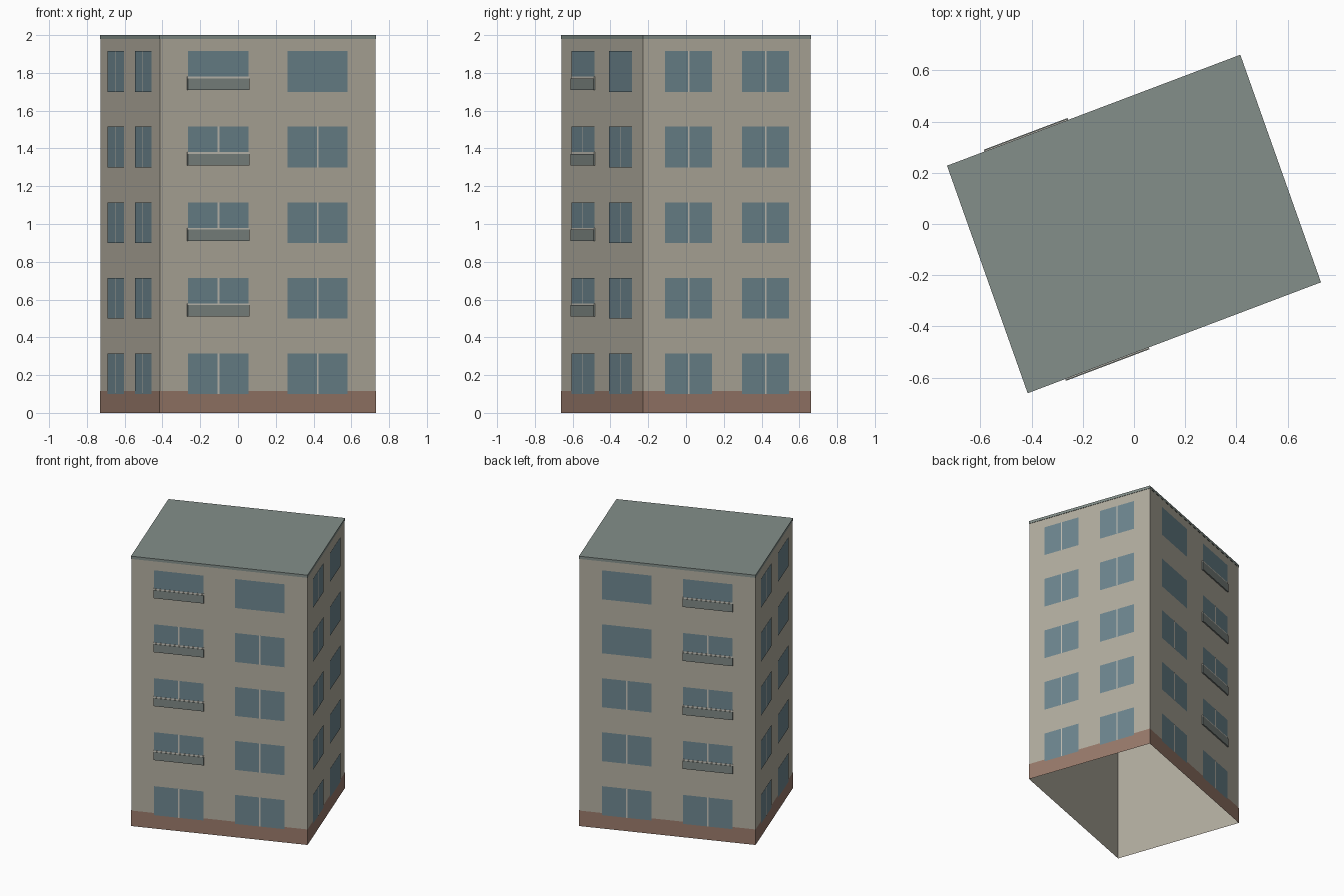
import bpy, bmesh
from mathutils import Vector

if "Cube" in bpy.data.objects:
    bpy.data.objects.remove(bpy.data.objects["Cube"])

# half-edge vectors of the slightly turned footprint
U = Vector((0.571, 0.216, 0))
V = Vector((-0.157, 0.443, 0))
CORNERS = [-U - V, U - V, U + V, -U + V]      # front-left, then counter-clockwise
SIDES = ["front", "right", "back", "left"]


def material(name, rgb):
    m = bpy.data.materials.new(name)
    m.diffuse_color = (*rgb, 1)
    m.use_nodes = True
    m.node_tree.nodes["Principled BSDF"].inputs["Base Color"].default_value = m.diffuse_color
    return m


WALL = material("wall_beige", (0.45, 0.42, 0.35))
GLASS = material("window_blue", (0.155, 0.24, 0.275))
BASE = material("base_brown", (0.32, 0.195, 0.147))
ROOF = material("roof_grey", (0.23, 0.275, 0.255))
TRIM = material("trim_light", (0.55, 0.53, 0.47))
PANEL = material("balcony_grey", (0.21, 0.245, 0.23))


def finish(name, bm, mat):
    mesh = bpy.data.meshes.new(name)
    bm.to_mesh(mesh)
    bm.free()
    mesh.materials.append(mat)
    ob = bpy.data.objects.new(name, mesh)
    bpy.context.collection.objects.link(ob)


def ring(name, mat, z0, z1, grow=0.0, cap=False):
    """Four-sided wall band around the footprint, open below."""
    bm = bmesh.new()
    s = 1 + grow
    lo = [bm.verts.new((c.x * s, c.y * s, z0)) for c in CORNERS]
    hi = [bm.verts.new((c.x * s, c.y * s, z1)) for c in CORNERS]
    for i in range(4):
        j = (i + 1) % 4
        bm.faces.new((lo[i], lo[j], hi[j], hi[i]))
    if cap:
        bm.faces.new(hi)
    finish(name, bm, mat)


def patch(bm, side, f0, f1, z0, z1, out, back=None):
    """Flat panel on a side, between edge fractions; a box if back is given."""
    a, b = CORNERS[side], CORNERS[(side + 1) % 4]
    n = (b - a).normalized().cross(Vector((0, 0, 1)))

    def quad(d):
        return [bm.verts.new(a.lerp(b, f) + n * d + Vector((0, 0, z)))
                for f, z in ((f0, z0), (f1, z0), (f1, z1), (f0, z1))]
    q = quad(out)
    bm.faces.new(q)
    if back is not None:
        r = quad(back)
        for i in range(4):
            j = (i + 1) % 4
            bm.faces.new((q[j], q[i], r[i], r[j]))


# Main shell, base band and roof cap
ring("walls", WALL, 0, 1.98)
ring("base_band", BASE, 0, 0.115, 0.003)
ring("roof", ROOF, 1.98, 2.0, 0.003, cap=True)

# Windows with centre bars, and shallow balconies on front and back
COLUMNS = (0.27, 0.73)
HALF = 0.14
BALCONY = {"front": 0, "back": 1}
PLAIN = {("front", 0, 4), ("front", 1, 4), ("back", 0, 3), ("back", 0, 4), ("back", 1, 4)}
for s, side in enumerate(SIDES):
    panes, bars, panels, rails = (bmesh.new() for _ in range(4))
    for c, mid in enumerate(COLUMNS):
        for floor in range(5):
            z = 0.1 + 0.4 * floor
            low = z
            if BALCONY.get(side) == c and floor > 0:
                low = z + 0.08
                patch(panels, s, mid - HALF - 0.003, mid + HALF + 0.003,
                      z + 0.01, z + 0.07, 0.009, 0)
                patch(rails, s, mid - HALF - 0.003, mid + HALF + 0.003,
                      z + 0.07, z + 0.08, 0.006, 0)
            patch(panes, s, mid - HALF, mid + HALF, low, z + 0.215, 0.004)
            if (side, c, floor) not in PLAIN:
                patch(bars, s, mid - 0.004, mid + 0.004, low, z + 0.215, 0.0055)
    finish(side + "_windows", panes, GLASS)
    finish(side + "_window_bars", bars, TRIM)
    if side in BALCONY:
        finish(side + "_balcony_panels", panels, PANEL)
        finish(side + "_balcony_rails", rails, TRIM)
    else:
        panels.free()
        rails.free()
